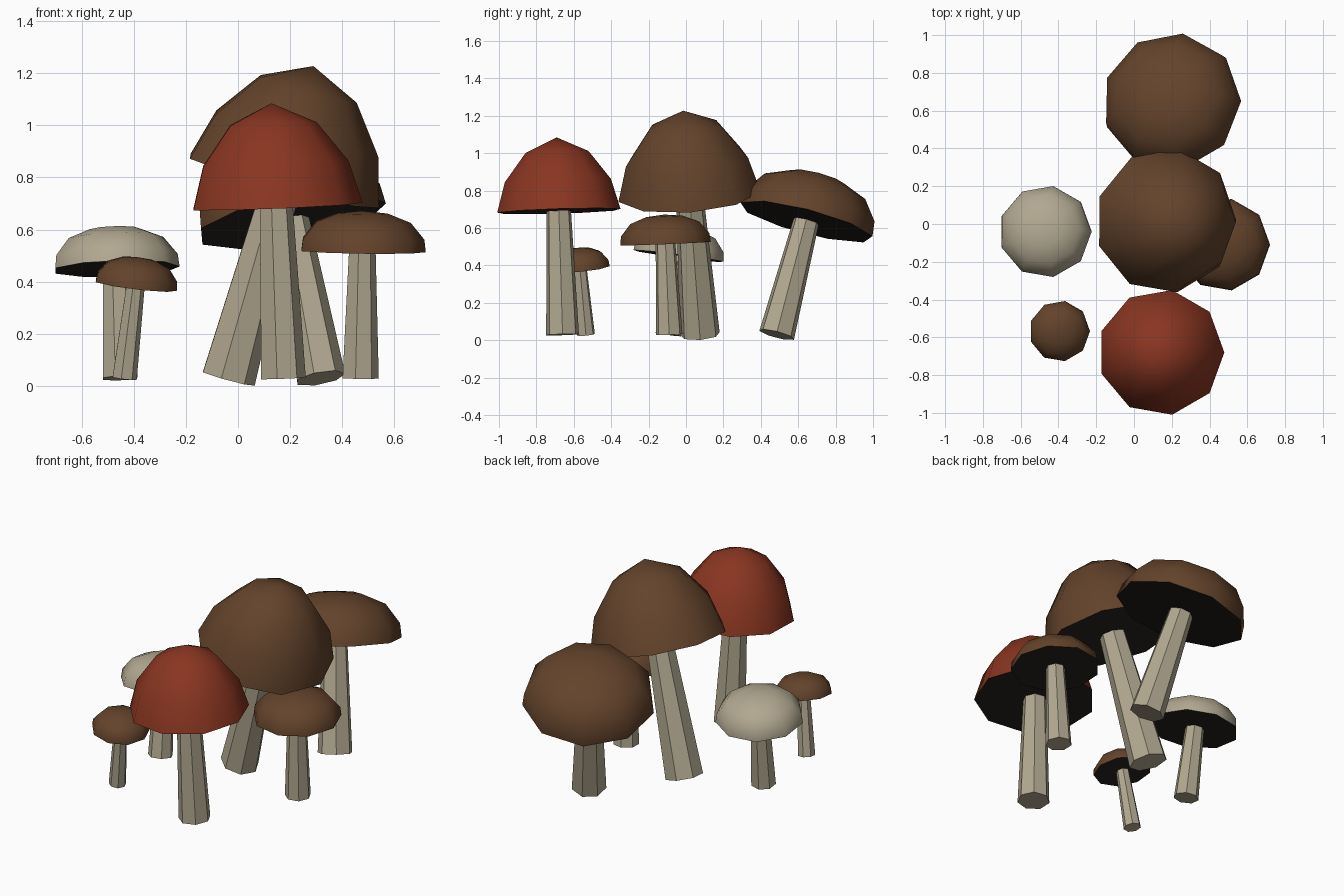
import bpy, bmesh, math
from mathutils import Vector

if "Cube" in bpy.data.objects:
    bpy.data.objects.remove(bpy.data.objects["Cube"])


def material(name, rgb):
    m = bpy.data.materials.new(name)
    m.diffuse_color = (*rgb, 1)
    m.use_nodes = True
    m.node_tree.nodes["Principled BSDF"].inputs["Base Color"].default_value = m.diffuse_color
    return m


RED = material("red_cap", (0.25, 0.036, 0.015))
BROWN = material("brown_cap", (0.125, 0.056, 0.024))
CREAM = material("cream", (0.44, 0.39, 0.28))
DARK = material("dark_gills", (0.02, 0.016, 0.012))

# cap profiles: (radius factor, height factor) from rim to crown
BELL = [(1, 0), (0.86, 0.41), (0.51, 0.80), (0, 1)]
FLAT = [(1, 0), (0.975, 0.31), (0.76, 0.72), (0.4, 0.94), (0, 1)]


def lathe(name, profile, sides, mats, base, axis):
    """Revolve a profile around local z; close the bottom with the last material."""
    bm = bmesh.new()
    rings = []
    for r, h in profile:
        if r == 0:
            rings.append([bm.verts.new((0, 0, h))])
        else:
            rings.append([bm.verts.new((r * math.cos(2 * math.pi * i / sides),
                                        r * math.sin(2 * math.pi * i / sides), h))
                          for i in range(sides)])
    for lo, hi in zip(rings, rings[1:]):
        for i in range(sides):
            j = (i + 1) % sides
            if len(hi) == 1:
                bm.faces.new((lo[i], lo[j], hi[0]))
            else:
                bm.faces.new((lo[i], lo[j], hi[j], hi[i]))
    bottom = bm.faces.new(rings[0][::-1])
    bottom.material_index = len(mats) - 1
    me = bpy.data.meshes.new(name)
    bm.to_mesh(me)
    bm.free()
    for m in mats:
        me.materials.append(m)
    ob = bpy.data.objects.new(name, me)
    bpy.context.collection.objects.link(ob)
    ob.location = base
    ob.rotation_mode = 'QUATERNION'
    ob.rotation_quaternion = Vector((0, 0, 1)).rotation_difference(axis)
    bpy.ops.object.select_all(action='DESELECT')
    ob.select_set(True)
    bpy.context.view_layer.objects.active = ob
    bpy.ops.object.shade_smooth_by_angle(angle=math.radians(50))
    return ob


def mushroom(name, base, lean, rim_z, r_base, r_top, cap_r, cap_h, shape, mat):
    base = Vector((*base, 0.03))
    slope = Vector((*lean, 1))
    rim = base + slope * (rim_z - 0.03)
    length = (rim - base).length
    axis = slope.normalized()
    # tapered stem, running slightly into the cap
    lathe(name + "_stem", [(r_base, 0), (r_top, length + 0.02)], 7, [CREAM], base, axis)
    # cap with dark underside
    lathe(name + "_cap", [(r * cap_r, h * cap_h) for r, h in shape], 9, [mat, DARK], rim, axis)


#        name            base x,y        lean x,y        rim z  stem radii    cap r, h
mushroom("red",         (0.17, -0.66),  (-0.04, -0.03), 0.69, 0.090, 0.066, 0.335, 0.395, BELL, RED)
mushroom("tall_brown",  (-0.04, 0.075), (0.275, -0.075), 0.785, 0.108, 0.074, 0.387, 0.46, BELL, BROWN)
mushroom("back_brown",  (0.315, 0.485), (-0.185, 0.26), 0.635, 0.098, 0.070, 0.370, 0.262, FLAT, BROWN)
mushroom("right_brown", (0.467, -0.09), (0.015, -0.04), 0.517, 0.073, 0.053, 0.246, 0.155, FLAT, BROWN)
mushroom("pale",        (-0.455, -0.095), (-0.035, 0.13), 0.45, 0.070, 0.053, 0.246, 0.162, FLAT, CREAM)
mushroom("small_brown", (-0.437, -0.535), (0.12, -0.09), 0.385, 0.049, 0.036, 0.162, 0.110, FLAT, BROWN)
